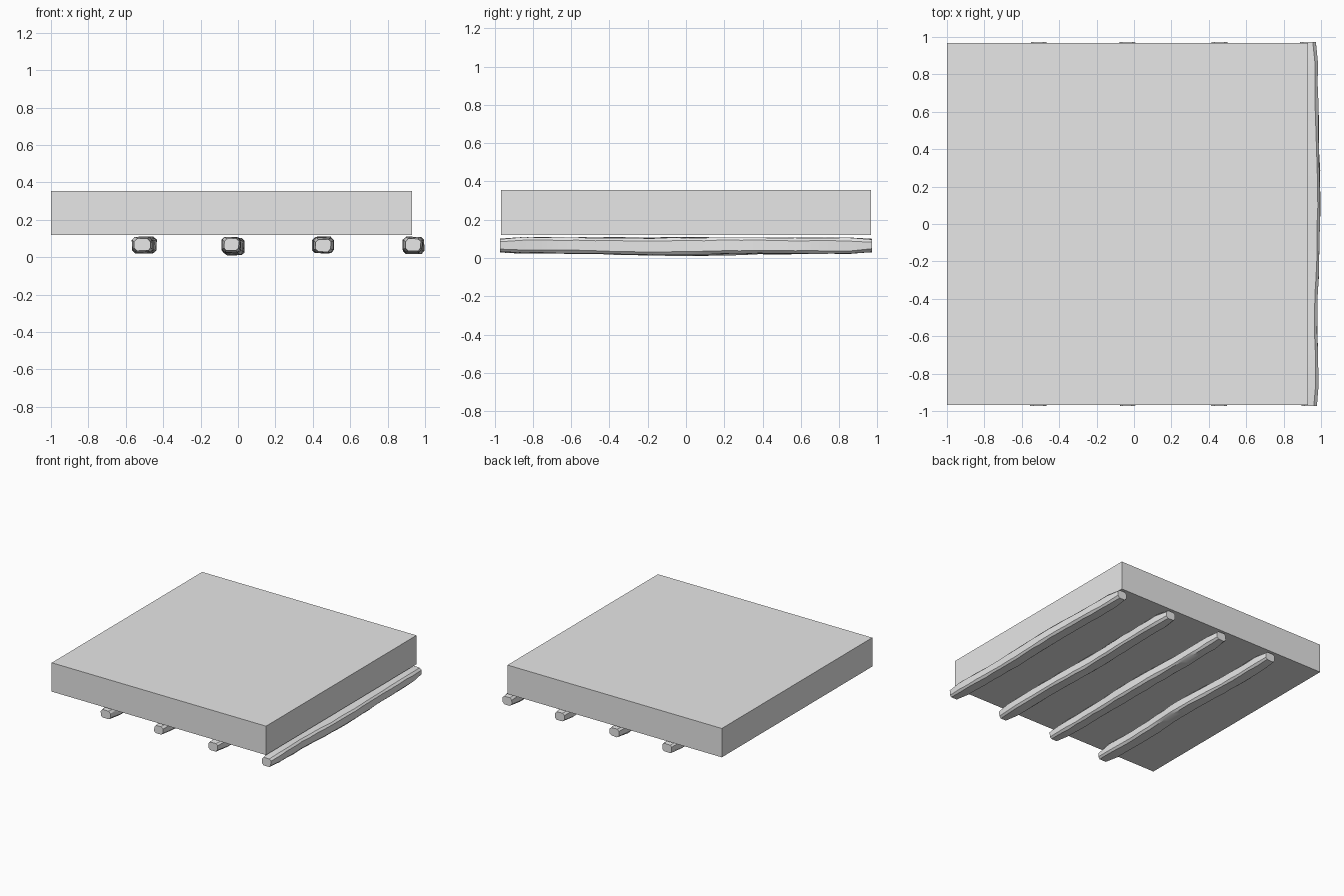
import bpy, bmesh, math, random

cube = bpy.data.objects.get("Cube")
if cube:
    bpy.data.objects.remove(cube, do_unlink=True)

random.seed(4)
grey = bpy.data.materials.new("plain_grey")
grey.use_nodes = True
grey.diffuse_color = (0.8, 0.8, 0.8, 1)
grey.node_tree.nodes["Principled BSDF"].inputs["Base Color"].default_value = (0.8, 0.8, 0.8, 1)


def add_object(name, bm):
    bmesh.ops.recalc_face_normals(bm, faces=bm.faces[:])
    mesh = bpy.data.meshes.new(name)
    bm.to_mesh(mesh)
    bm.free()
    mesh.materials.append(grey)
    obj = bpy.data.objects.new(name, mesh)
    bpy.context.collection.objects.link(obj)
    return obj


# Thick flat slab
bm = bmesh.new()
bmesh.ops.create_cube(bm, size=1)
for v in bm.verts:
    v.co.x = v.co.x * 1.93 - 0.035
    v.co.y *= 1.935
    v.co.z = v.co.z * 0.235 + 0.2375
add_object("slab", bm)


def section(width, height, chamfer):
    """Rectangle with cut corners, as (x, z) pairs."""
    w, h, c = width / 2, height / 2, chamfer
    return [(w - c, h), (w, h - c), (w, c - h), (w - c, -h),
            (c - w, -h), (-w, c - h), (-w, h - c), (c - w, h)]


def beam(name, x, width, bend, sag, swell):
    """Rough-hewn timber lofted along y, with worn ends."""
    bm = bmesh.new()
    rings = []
    steps = 20
    phase = random.uniform(0, math.tau)
    for i in range(steps + 1):
        t = 2 * i / steps - 1
        end = i in (0, steps)
        y = 0.972 * t if end else 0.95 * t / (1 - 2 / steps) * 0.9
        mid = math.exp(-(t / 0.35) ** 2)
        cx = x + bend * mid + 0.004 * math.sin(4 * t + phase)
        cz = 0.065 - sag * mid + 0.002 * math.sin(6 * t + phase)
        scale = 0.8 if end else 1
        points = section((width + swell * mid) * scale, (0.082 + swell * mid) * scale, 0.015)
        ring = []
        for px, pz in points:
            ring.append(bm.verts.new((cx + px + random.uniform(-0.003, 0.003), y,
                                      cz + pz + random.uniform(-0.002, 0.002))))
        rings.append(ring)
    for a, b in zip(rings, rings[1:]):
        for k in range(len(a)):
            n = (k + 1) % len(a)
            bm.faces.new((a[k], a[n], b[n], b[k]))
    bm.faces.new(rings[0])
    bm.faces.new(rings[-1])
    obj = add_object(name, bm)
    bpy.ops.object.select_all(action="DESELECT")
    obj.select_set(True)
    bpy.context.view_layer.objects.active = obj
    bpy.ops.object.shade_smooth_by_angle(angle=math.radians(35))


# Four parallel support timbers
beam("support_beam_right", -0.508, 0.108, 0.012, 0.002, 0.004)
beam("support_beam_centre_right", -0.033, 0.1, 0.01, 0.011, 0.008)
beam("support_beam_centre_left", 0.455, 0.104, 0.0, 0.0, 0.002)
beam("support_beam_left", 0.934, 0.1, 0.008, 0.004, 0.006)
